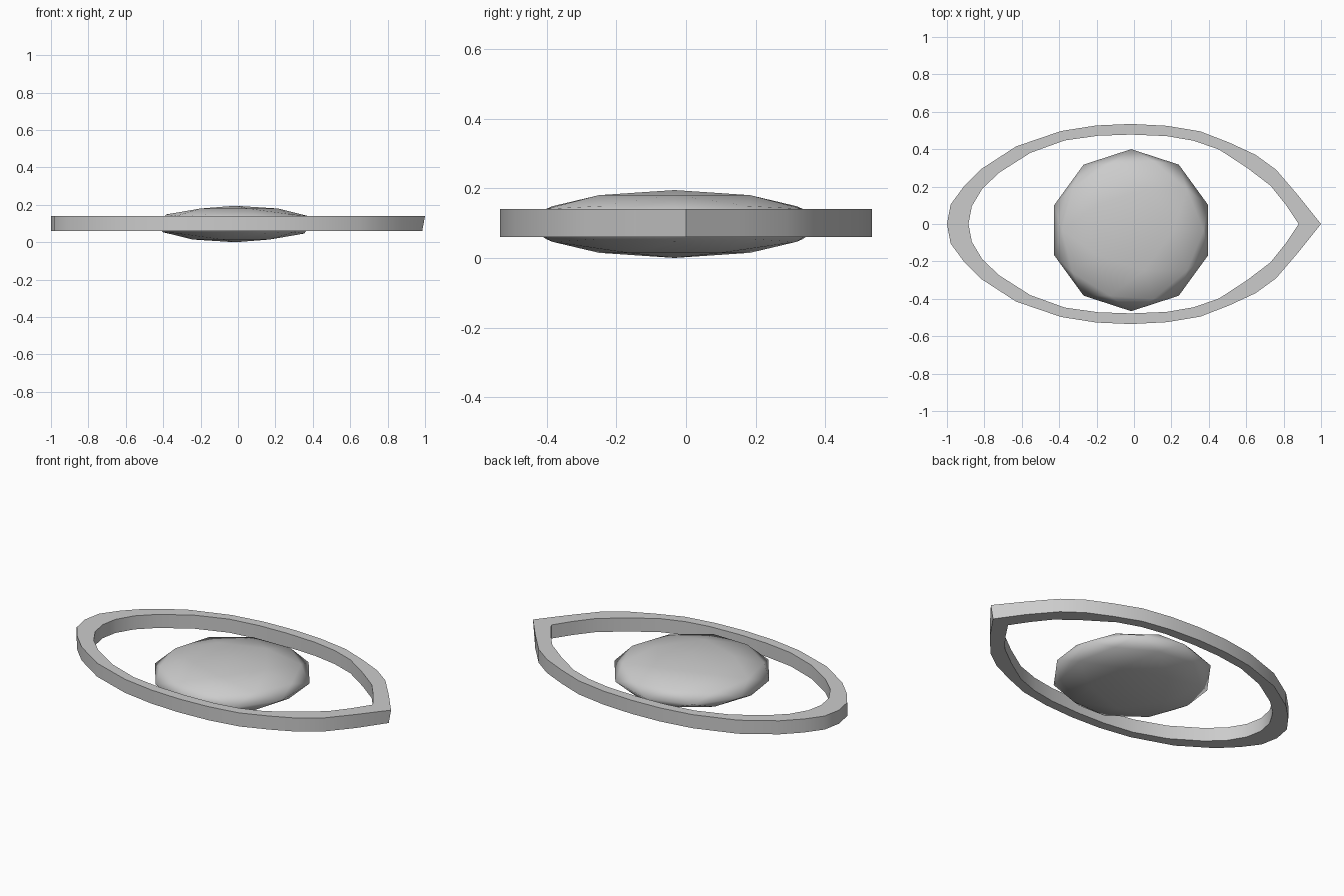
import bpy, bmesh
from mathutils import Matrix

if "Cube" in bpy.data.objects:
    bpy.data.objects.remove(bpy.data.objects["Cube"])

Z0, Z1 = 0.06, 0.14

# Upper half outlines of the eye-shaped ring, left end to right tip
OUTER = [(-1, 0), (-.98, .105), (-.91, .2), (-.815, .295), (-.63, .415), (-.39, .497),
         (-.2, .527), (-.015, .535), (.175, .525), (.355, .495), (.51, .435),
         (.65, .37), (.76, .29), (.88, .15), (1, 0)]
INNER = [(-.885, 0), (-.867, .095), (-.81, .19), (-.72, .275), (-.555, .38), (-.37, .447),
         (-.19, .472), (-.015, .478), (.175, .47), (.32, .445), (.455, .398),
         (.605, .3), (.73, .205), (.81, .105), (.88, 0)]


def full_loop(half):
    """Mirror a half outline across the x axis into a closed loop."""
    return half + [(x, -y) for x, y in half[-2:0:-1]]


def add_object(name, bm):
    bmesh.ops.recalc_face_normals(bm, faces=bm.faces[:])
    mesh = bpy.data.meshes.new(name)
    bm.to_mesh(mesh)
    bm.free()
    obj = bpy.data.objects.new(name, mesh)
    bpy.context.collection.objects.link(obj)
    bpy.ops.object.select_all(action='DESELECT')
    obj.select_set(True)
    bpy.context.view_layer.objects.active = obj
    return obj


# Eye-shaped rim with a rectangular section
bm = bmesh.new()
loops = []
for half, z in ((OUTER, Z0), (OUTER, Z1), (INNER, Z1), (INNER, Z0)):
    loops.append([bm.verts.new((x, y, z)) for x, y in full_loop(half)])
tip = len(OUTER) - 1
loops[0][tip].co.x = 0.985
n = len(loops[0])
for k in range(4):
    a, b = loops[k], loops[(k + 1) % 4]
    for i in range(n):
        j = (i + 1) % n
        bm.faces.new((a[i], a[j], b[j], b[i]))
add_object("eye_rim", bm)
bpy.ops.object.shade_smooth_by_angle()

# Flattened low-poly iris floating inside the rim
bm = bmesh.new()
bmesh.ops.create_icosphere(bm, subdivisions=2, radius=1)
# put an upper-ring vertex on +x
upper = min((v for v in bm.verts if abs(v.co.z - 0.447) < 0.02), key=lambda v: abs(v.co.y))
if upper.co.x < 0:
    bm.transform(Matrix.Rotation(3.14159265, 4, 'Z'))
bm.transform(Matrix.Translation((-.015, -.033, .0975)) @ Matrix.Diagonal((.433, .433, .0975, 1)))
add_object("iris", bm)
bpy.ops.object.shade_smooth()
